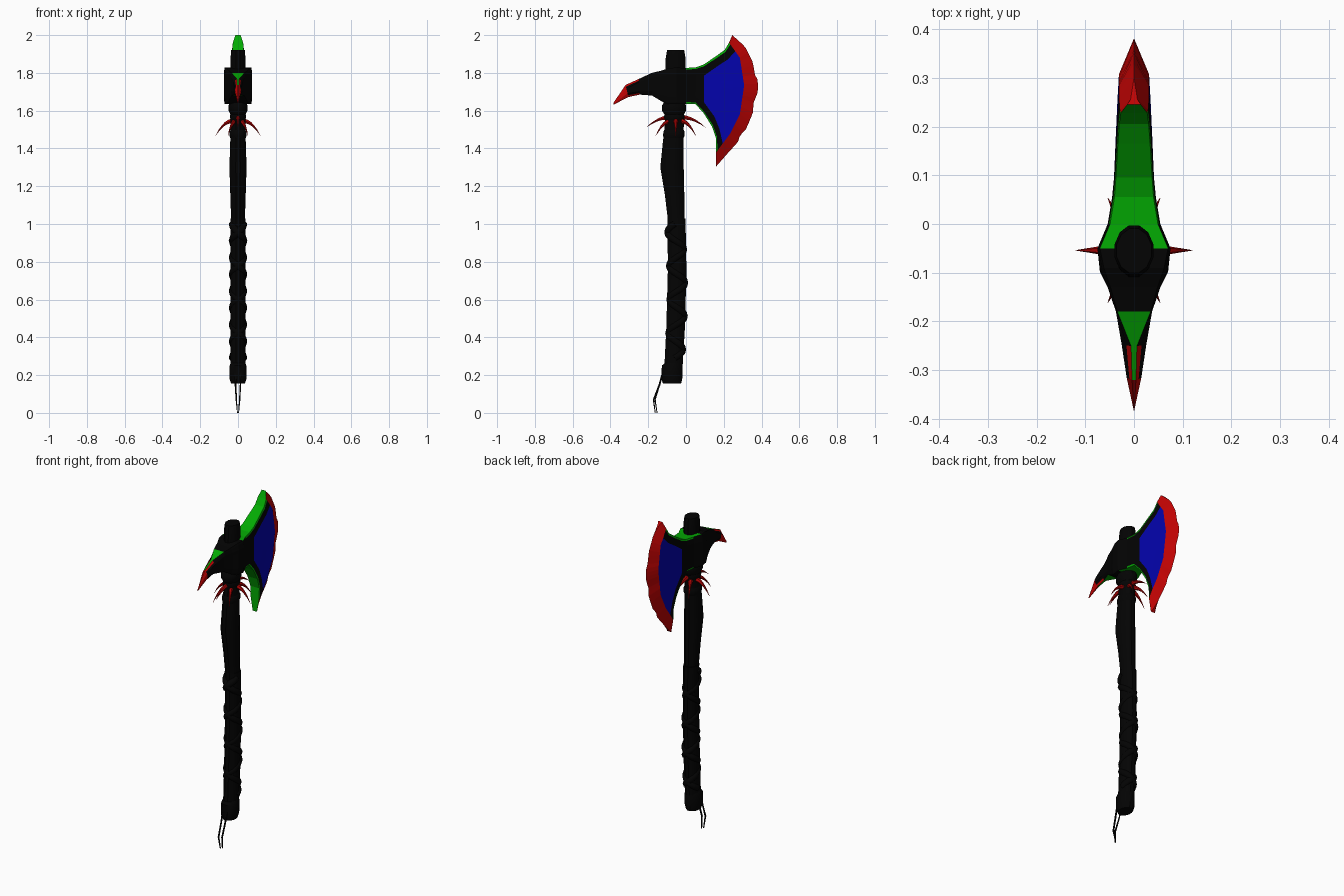
import bpy, bmesh
from math import sin, cos, pi, radians
from mathutils import Vector

cube = bpy.data.objects.get("Cube")
if cube:
    bpy.data.objects.remove(cube)


def material(name, colour):
    m = bpy.data.materials.new(name)
    m.use_nodes = True
    m.diffuse_color = (*colour, 1)
    bsdf = m.node_tree.nodes["Principled BSDF"]
    bsdf.inputs["Base Color"].default_value = (*colour, 1)
    bsdf.inputs["Roughness"].default_value = 0.8
    return m


BLACK, RED, GREEN, BLUE = range(4)
MATS = [material("black", (.001, .001, .001)), material("red", (.55, .001, .001)),
        material("green", (.001, .4, .001)), material("blue", (.001, .001, .42))]
THORN_RED = material("dark red", (.4, .001, .001))


def finish(name, bm, mats, smooth=None):
    bmesh.ops.remove_doubles(bm, verts=bm.verts, dist=1e-5)
    bmesh.ops.recalc_face_normals(bm, faces=bm.faces)
    mesh = bpy.data.meshes.new(name)
    bm.to_mesh(mesh)
    bm.free()
    for m in mats:
        mesh.materials.append(m)
    ob = bpy.data.objects.new(name, mesh)
    bpy.context.collection.objects.link(ob)
    if smooth:
        bpy.ops.object.select_all(action='DESELECT')
        ob.select_set(True)
        bpy.context.view_layer.objects.active = ob
        bpy.ops.object.shade_smooth_by_angle(angle=radians(smooth))


def skin(bm, rings):
    """Join closed rings of points into a capped tube."""
    vs = [[bm.verts.new(p) for p in ring] for ring in rings]
    n = len(vs[0])
    for a, b in zip(vs, vs[1:]):
        for k in range(n):
            bm.faces.new((a[k], a[(k + 1) % n], b[(k + 1) % n], b[k]))
    bm.faces.new(vs[0])
    bm.faces.new(vs[-1])


def tube(bm, path, radii, sides=6):
    rings = []
    for i, p in enumerate(path):
        d = (path[min(i + 1, len(path) - 1)] - path[max(i - 1, 0)]).normalized()
        u = d.orthogonal() if abs(d.z) > .95 else d.cross(Vector((0, 0, 1)))
        u.normalize()
        v = d.cross(u)
        rings.append([p + radii[i] * (cos(2 * pi * k / sides) * u + sin(2 * pi * k / sides) * v)
                      for k in range(sides)])
    skin(bm, rings)


def turned(name, profile, sides=12):
    """Stack of ellipses: height, x radius, y radius, y centre."""
    bm = bmesh.new()
    skin(bm, [[(rx * cos(2 * pi * (k + .5) / sides), yc + ry * sin(2 * pi * (k + .5) / sides), z)
               for k in range(sides)] for z, rx, ry, yc in profile])
    finish(name, bm, [MATS[BLACK]], 35)


# Handle, from the pommel up to the cap above the head
turned("pommel", [(.155, .038, .05, -.074), (.18, .046, .057, -.075),
                  (.25, .046, .057, -.073), (.265, .04, .048, -.066)])
turned("grip", [(.25, .04, .05, -.066), (.45, .041, .051, -.055),
                (.75, .041, .051, -.047), (1.03, .041, .049, -.05)])
turned("upper_shaft", [(1.0, .037, .045, -.05), (1.15, .042, .053, -.06), (1.3, .047, .064, -.074),
                       (1.42, .043, .057, -.069), (1.52, .04, .052, -.062), (1.66, .04, .05, -.06)])
turned("lower_collar", [(1.45, .04, .052, -.066), (1.465, .046, .058, -.065),
                        (1.49, .046, .058, -.064), (1.5, .04, .052, -.063)])
turned("upper_collar", [(1.55, .04, .05, -.062), (1.565, .045, .057, -.062), (1.58, .042, .054, -.062),
                        (1.6, .052, .066, -.064), (1.625, .052, .066, -.064), (1.65, .045, .056, -.06)])
turned("top_cap", [(1.78, .041, .055, -.056), (1.88, .041, .054, -.055), (1.92, .037, .047, -.055)])

# Crossed leather wraps around the grip
for name, turn, phase in (("wrap_right", 1, 0), ("wrap_left", -1, pi)):
    bm = bmesh.new()
    path, count = [], 120
    for i in range(count + 1):
        t = i / count
        a = turn * t * 2 * pi * 4 + phase
        yc = -.06 + .014 * sin(t * pi)
        path.append(Vector((.029 * cos(a), yc + .038 * sin(a), .29 + .71 * t)))
    tube(bm, path, [.02] * len(path), 8)
    finish(name, bm, [MATS[BLACK]], 60)

# Loose strands hanging from the pommel
for name, s in (("strand_left", 1), ("strand_right", -1)):
    bm = bmesh.new()
    tube(bm, [Vector(p) for p in ((s * .014, -.125, .21), (s * .013, -.14, .15),
                                  (s * .009, -.168 + s * .004, .07), (s * .003, -.158 + s * .005, 0))],
         [.005, .005, .005, .003], 4)
    finish(name, bm, [MATS[BLACK]])

# Ring of curved thorns below the head
for i in range(8):
    a = i * pi / 4
    d = Vector((cos(a), sin(a), 0))
    along_y, diagonal = i % 4 == 2, i % 2 == 1
    reach, tip, drop = (.158, 1.51, .055) if along_y else (.12, 1.465, .08)
    if diagonal:
        d = Vector((d.x * .6, d.y * 1.2, 0)).normalized()
    bm = bmesh.new()
    path = []
    for k in range(6):
        t = k / 5
        path.append(Vector((0, -.054, tip + drop * (1 - t * t))) + d * (.03 + (reach - .03) * t))
    tube(bm, path, [.0145 * (1 - k / 5) + .0004 for k in range(6)])
    finish("thorn_%d" % (i + 1), bm, [THORN_RED], 40)


def along(line, t):
    """Point at fraction t of the length of a polyline."""
    pts = [Vector(p) for p in line]
    lens = [(b - a).length for a, b in zip(pts, pts[1:])]
    d = t * sum(lens)
    for a, b, l in zip(pts, pts[1:], lens):
        if d <= l + 1e-9:
            return a.lerp(b, d / l)
        d -= l
    return pts[-1]


# Head sections from beak tip to cutting edge: (y, z) line from top to bottom, half
# thickness of side and of rim, chamfer and border fractions, then rim, chamfer and side colours
SECTIONS = [
    ([(-.385, 1.64), (-.383, 1.632)], 0, 0, .15, .3, RED, RED, RED),
    ([(-.32, 1.736), (-.305, 1.672)], .015, .004, .15, .3, GREEN, RED, BLACK),
    ([(-.25, 1.768), (-.245, 1.685)], .025, .006, .1, .2, GREEN, BLACK, BLACK),
    ([(-.18, 1.80), (-.18, 1.68)], .037, .034, .06, .2, BLACK, BLACK, BLACK),
    ([(-.13, 1.812), (-.13, 1.65)], .054, .048, .06, .2, BLACK, BLACK, BLACK),
    ([(-.09, 1.826), (-.10, 1.636)], .07, .062, .05, .2, BLACK, BLACK, BLACK),
    ([(-.05, 1.828), (-.05, 1.636)], .075, .07, .05, .2, GREEN, BLACK, BLACK),
    ([(0, 1.826), (0, 1.636)], .054, .049, .05, .2, GREEN, GREEN, BLACK),
    ([(.055, 1.83), (.05, 1.635)], .045, .04, .045, .2, GREEN, GREEN, BLACK),
    ([(.095, 1.845), (.095, 1.585)], .041, .037, .04, .23, GREEN, GREEN, BLUE),
    ([(.165, 1.893), (.19, 1.72), (.138, 1.515)], .037, .033, .03, .14, GREEN, GREEN, BLUE),
    ([(.205, 1.922), (.255, 1.73), (.16, 1.45)], .034, .03, .025, .11, GREEN, GREEN, BLUE),
    ([(.228, 1.96), (.285, 1.88), (.308, 1.735), (.285, 1.58), (.235, 1.48), (.16, 1.38)],
     .031, .027, .018, .09, GREEN, RED, RED),
    ([(.245, 2.0), (.312, 1.94), (.354, 1.857), (.365, 1.79), (.381, 1.76), (.381, 1.70), (.357, 1.64),
      (.355, 1.59), (.317, 1.50), (.286, 1.47), (.275, 1.434), (.222, 1.376), (.16, 1.305)],
     0, .014, .018, .09, RED, RED, RED),
]
MID = 26

bm = bmesh.new()
columns = []
for line, half, rim, chamfer, border, *_ in SECTIONS:
    ts = [0, chamfer] + [border + (1 - 2 * border) * k / MID for k in range(MID + 1)] + [1 - chamfer, 1]
    widths = [rim, (half + rim) / 2] + [half] * (MID + 1) + [(half + rim) / 2, rim]
    sides = []
    for s in (1, -1):
        points = [along(line, t) for t in ts]
        sides.append([bm.verts.new((s * x, p.x, p.y)) for x, p in zip(widths, points)])
    columns.append(sides)

last = MID + 3
for a, b, section in zip(columns, columns[1:], SECTIONS):
    rim_colour, edge, side = section[5:]
    for s in (0, 1):
        for r in range(last + 1):
            f = bm.faces.new((a[s][r], a[s][r + 1], b[s][r + 1], b[s][r]))
            if r in (0, last):
                f.material_index = edge
            elif r in (1, last - 1):
                f.material_index = RED if side == RED else BLACK
            else:
                f.material_index = side
    for r in (0, -1):
        f = bm.faces.new((a[0][r], a[1][r], b[1][r], b[0][r]))
        f.material_index = rim_colour
# Close the blunt tips of the cutting edge
for r, step in ((0, 1), (last + 1, -1)):
    left, right = columns[-1]
    for k in range(2):
        i, j = r + step * k, r + step * (k + 1)
        f = bm.faces.new((left[i], left[j], right[j], right[i]))
        f.material_index = RED
finish("axe_head", bm, MATS)
